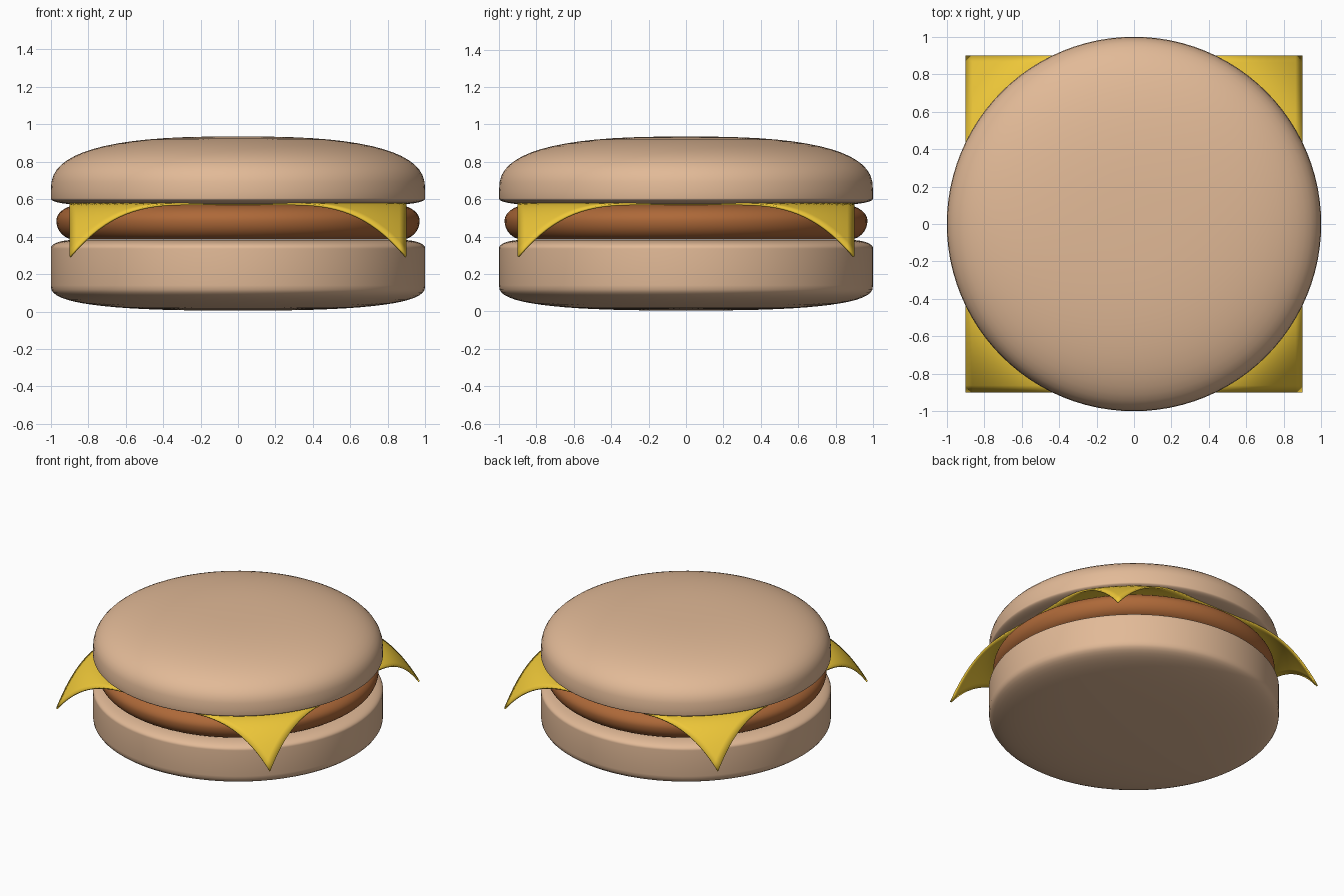
import bpy, bmesh, math

if "Cube" in bpy.data.objects:
    bpy.data.objects.remove(bpy.data.objects["Cube"])


def finish(bm, name, color):
    mesh = bpy.data.meshes.new(name)
    bmesh.ops.recalc_face_normals(bm, faces=bm.faces[:])
    bm.to_mesh(mesh)
    bm.free()
    obj = bpy.data.objects.new(name, mesh)
    bpy.context.collection.objects.link(obj)
    mat = bpy.data.materials.new(name + "_material")
    mat.diffuse_color = (*color, 1)
    mat.use_nodes = True
    mat.node_tree.nodes["Principled BSDF"].inputs["Base Color"].default_value = mat.diffuse_color
    mesh.materials.append(mat)
    bpy.ops.object.select_all(action='DESELECT')
    obj.select_set(True)
    bpy.context.view_layer.objects.active = obj
    bpy.ops.object.shade_smooth_by_angle(angle=math.radians(40))
    return obj


def curve(z_edge, z_pole, r_in, power, steps=16):
    """Superelliptic rounding from radius 1 at z_edge inwards to r_in at z_pole."""
    pts = []
    for i in range(steps + 1):
        t = math.pi / 2 * i / steps
        pts.append((r_in + (1 - r_in) * math.cos(t) ** (2 / power),
                    z_edge + (z_pole - z_edge) * math.sin(t) ** (2 / power)))
    return pts


def lathe(name, lower, upper, color, scale=1.0, segments=96):
    """Spin a closed profile, given as lower and upper roundings."""
    profile = [(0, lower[-1][1])] + lower[::-1] + upper + [(0, upper[-1][1])]
    bm = bmesh.new()
    verts = [bm.verts.new((r * scale, 0, z)) for r, z in profile]
    edges = [bm.edges.new(p) for p in zip(verts, verts[1:])]
    bmesh.ops.spin(bm, geom=verts + edges, axis=(0, 0, 1), cent=(0, 0, 0),
                   angle=math.tau, steps=segments)
    bmesh.ops.remove_doubles(bm, verts=bm.verts[:], dist=1e-4)
    return finish(bm, name, color)


BUN = (0.76, 0.49, 0.31)

# Buns and patty
lathe("bottom_bun", curve(0.14, 0.005, 0, 2.7), curve(0.335, 0.383, 0.86, 2.2), BUN)
lathe("patty", curve(0.485, 0.385, 0.90, 2), curve(0.485, 0.572, 0.86, 2),
      (0.42, 0.14, 0.04), scale=0.97)
lathe("top_bun", curve(0.605, 0.57, 0.8, 2.2), curve(0.64, 0.935, 0, 2.7), BUN)

# Cheese slice with drooping corners
bm = bmesh.new()
bmesh.ops.create_grid(bm, x_segments=48, y_segments=48, size=0.9)
for v in bm.verts:
    over = max(0, math.hypot(v.co.x, v.co.y) - 0.94) / 0.333
    v.co.z = 0.58 - 0.285 * over ** 2
cheese = finish(bm, "cheese_slice", (0.85, 0.57, 0.04))
solid = cheese.modifiers.new("thickness", 'SOLIDIFY')
solid.thickness = 0.012
solid.offset = -1
